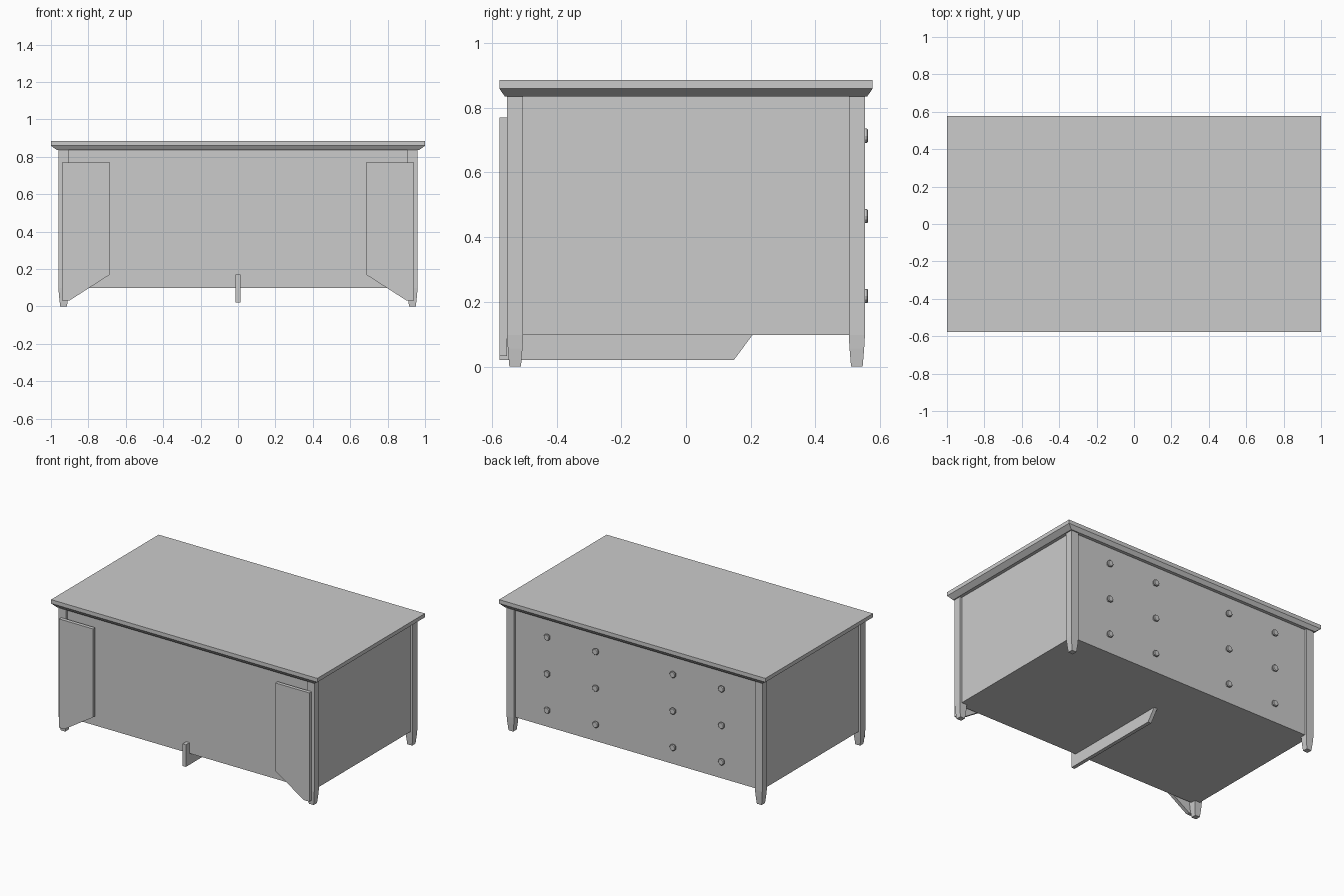
import bpy
import bmesh
import math

if "Cube" in bpy.data.objects:
    bpy.data.objects.remove(bpy.data.objects["Cube"])


def make_object(name, bm):
    bmesh.ops.recalc_face_normals(bm, faces=bm.faces)
    mesh = bpy.data.meshes.new(name)
    bm.to_mesh(mesh)
    bm.free()
    obj = bpy.data.objects.new(name, mesh)
    bpy.context.collection.objects.link(obj)
    return obj


def stacked_rects(name, cx, cy, levels):
    """Closed solid from rectangular sections (half x, half y, z)."""
    bm = bmesh.new()
    rings = [[bm.verts.new((cx + sx * hx, cy + sy * hy, z))
              for sx, sy in ((-1, -1), (1, -1), (1, 1), (-1, 1))]
             for hx, hy, z in levels]
    for a, b in zip(rings, rings[1:]):
        for i in range(4):
            j = (i + 1) % 4
            bm.faces.new((a[i], a[j], b[j], b[i]))
    bm.faces.new(rings[0][::-1])
    bm.faces.new(rings[-1])
    return make_object(name, bm)


def extruded(name, points, offset):
    """Closed solid from a flat outline pushed along an offset vector."""
    bm = bmesh.new()
    face = bm.faces.new([bm.verts.new(p) for p in points])
    ext = bmesh.ops.extrude_face_region(bm, geom=[face], use_keep_orig=True)
    verts = [g for g in ext["geom"] if isinstance(g, bmesh.types.BMVert)]
    bmesh.ops.translate(bm, verts=verts, vec=offset)
    return make_object(name, bm)


def knob(name, x, y, z):
    """Drawer knob: narrow stem with a wider rounded-off head."""
    profile = [(0.012, 0.0), (0.012, 0.010), (0.022, 0.015), (0.022, 0.022), (0.018, 0.026)]
    n = 12
    bm = bmesh.new()
    rings = [[bm.verts.new((x + r * math.cos(2 * math.pi * i / n), y + d,
                            z + r * math.sin(2 * math.pi * i / n)))
              for i in range(n)] for r, d in profile]
    for a, b in zip(rings, rings[1:]):
        for i in range(n):
            j = (i + 1) % n
            bm.faces.new((a[i], a[j], b[j], b[i]))
    bm.faces.new(rings[0])
    bm.faces.new(rings[-1])
    return make_object(name, bm)


# Desk top with a sloped lower edge
stacked_rects("desk_top", 0, 0, [(0.967, 0.56, 0.835), (1.0, 0.577, 0.859), (1.0, 0.577, 0.885)])

# Closed body
stacked_rects("body", 0, 0, [(0.945, 0.538, 0.097), (0.945, 0.538, 0.836)])

# Four legs with tapered feet
for sx in (-1, 1):
    for sy in (-1, 1):
        stacked_rects("leg", sx * 0.9325, sy * 0.528,
                      [(0.018, 0.018, 0.0), (0.0245, 0.0225, 0.055),
                       (0.0275, 0.025, 0.097), (0.0275, 0.025, 0.836)])

# Front side panels with a slanted lower corner
for s in (-1, 1):
    outline = [(0.94, 0.77), (0.685, 0.77), (0.685, 0.17), (0.90, 0.032), (0.94, 0.032)]
    extruded("front_panel", [(s * x, -0.577, z) for x, z in outline], (0, 0.024, 0))

# Centre support rail under the body
rail = [(-0.577, 0.17), (-0.577, 0.02), (0.148, 0.02), (0.205, 0.097), (0.205, 0.17)]
extruded("centre_rail", [(-0.0125, y, z) for y, z in rail], (0.025, 0, 0))

# Drawer knobs on the back: four columns, three rows
for x in (-0.655, -0.29, 0.29, 0.655):
    for z in (0.218, 0.465, 0.713):
        knob("drawer_knob", x, 0.537, z)
